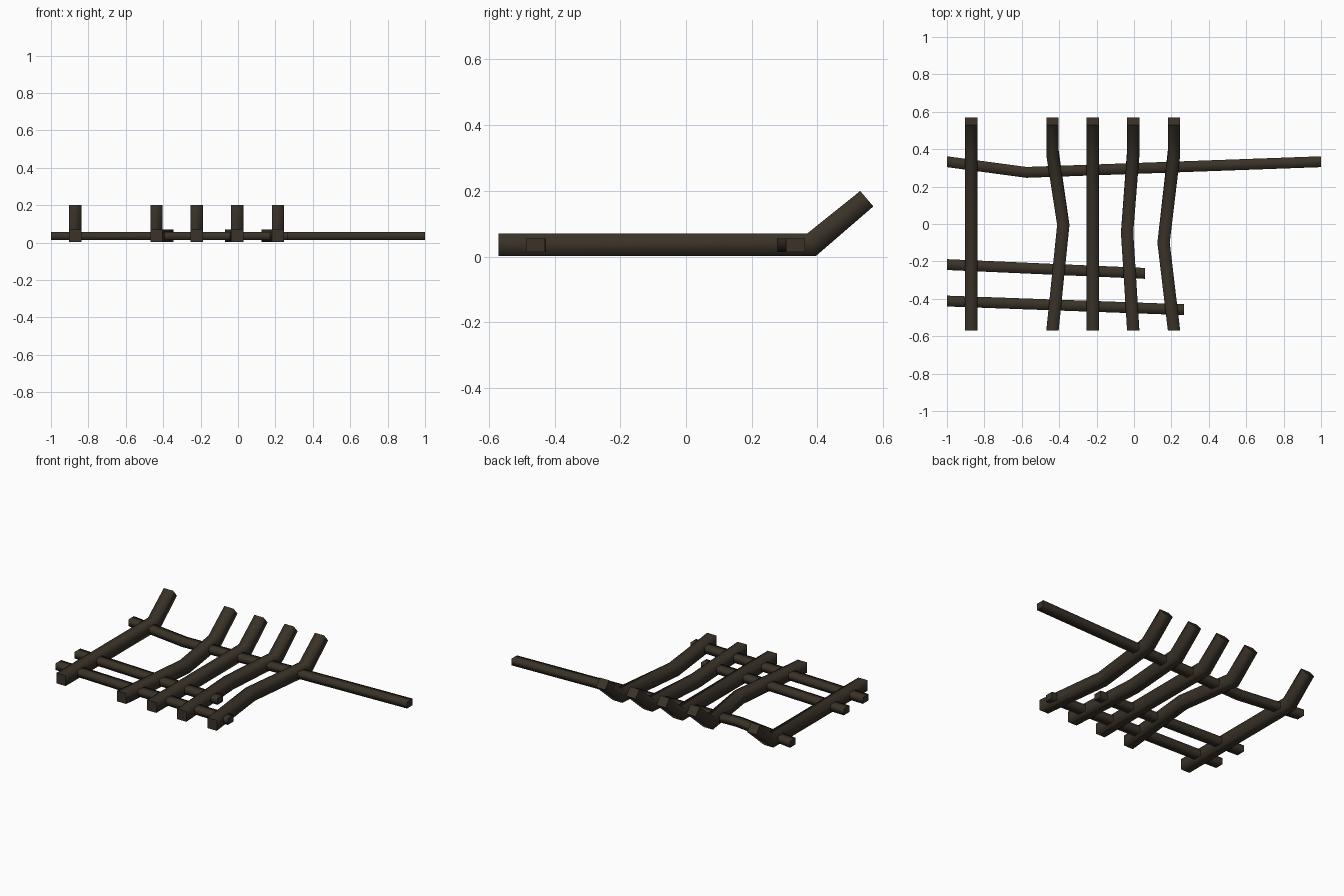
import bpy, bmesh

if "Cube" in bpy.data.objects:
    bpy.data.objects.remove(bpy.data.objects["Cube"])

wood = bpy.data.materials.new("dark brown wood")
wood.diffuse_color = (0.042, 0.032, 0.021, 1)
wood.use_nodes = True
wood.node_tree.nodes["Principled BSDF"].inputs["Base Color"].default_value = wood.diffuse_color


def loft(name, rings):
    """Square bar through four-cornered rings, rounded shading along its length."""
    bm = bmesh.new()
    loops = [[bm.verts.new(p) for p in ring] for ring in rings]
    for a, b in zip(loops, loops[1:]):
        for i in range(4):
            j = (i + 1) % 4
            bm.faces.new((a[i], a[j], b[j], b[i])).smooth = True
    # end caps
    bm.faces.new(loops[0][::-1])
    bm.faces.new(loops[-1])
    bmesh.ops.recalc_face_normals(bm, faces=bm.faces)
    for loop in (loops[0], loops[-1]):
        for i in range(4):
            bm.edges.get((loop[i], loop[(i + 1) % 4])).smooth = False
    mesh = bpy.data.meshes.new(name)
    bm.to_mesh(mesh)
    bm.free()
    mesh.materials.append(wood)
    obj = bpy.data.objects.new(name, mesh)
    bpy.context.collection.objects.link(obj)


def slat(name, x, bend=None):
    """Front-to-back bar with raised rear tip; bend = (x, y) of its sideways kink."""
    h = 0.033
    # x, bottom (y, z), top (y, z)
    stations = [(x, (-0.57, 0.002), (-0.57, 0.07))]
    if bend:
        stations.append((bend[0], (bend[1], 0.002), (bend[1], 0.07)))
    stations += [(x, (0.395, 0.002), (0.368, 0.07)),
                 (x, (0.57, 0.153), (0.53, 0.2))]
    loft(name, [[(c - h, *lo), (c + h, *lo), (c + h, *hi), (c - h, *hi)]
                for c, lo, hi in stations])


def rail(name, points):
    """Thin sideways bar under the slats, ends cut square to x."""
    h = 0.029
    loft(name, [[(x, y - h, 0.014), (x, y + h, 0.014),
                 (x, y + h, 0.056), (x, y - h, 0.056)] for x, y in points])


# slats
for i, (x, bend) in enumerate([(-0.87, None), (-0.436, (-0.378, -0.005)),
                               (-0.22, None), (-0.004, (-0.037, -0.045)),
                               (0.214, (0.158, -0.1))]):
    slat(f"slat_{i + 1}", x, bend)

# rails
rail("rear_rail", [(-1, 0.333), (-0.575, 0.276), (1, 0.333)])
rail("middle_rail", [(-1, -0.217), (0.058, -0.264)])
rail("front_rail", [(-1, -0.412), (0.268, -0.458)])
